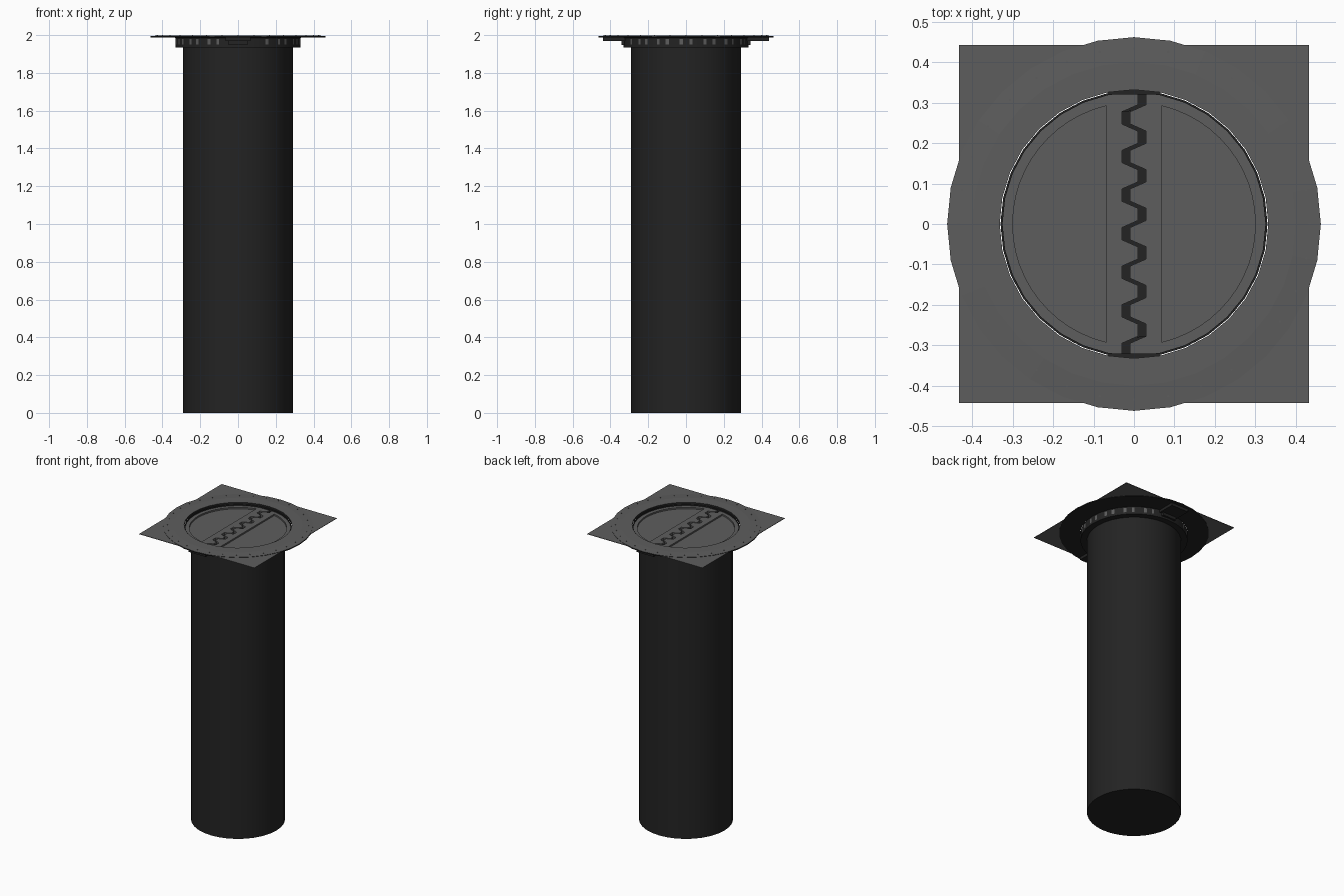
import bpy, bmesh, math

SIDES = 32
PITCH = 0.0954   # spacing of the door teeth

old = bpy.data.objects.get("Cube")
if old:
    bpy.data.objects.remove(old, do_unlink=True)


def material(name, value):
    m = bpy.data.materials.new(name)
    m.use_nodes = True
    color = (value, value, value, 1)
    m.diffuse_color = color
    m.node_tree.nodes["Principled BSDF"].inputs["Base Color"].default_value = color
    return m


grey = material("steel grey", 0.11)
dark = material("dark metal", 0.017)


def finish(name, bm, mats, smooth=False):
    bmesh.ops.recalc_face_normals(bm, faces=bm.faces)
    me = bpy.data.meshes.new(name)
    bm.to_mesh(me)
    bm.free()
    for m in mats:
        me.materials.append(m)
    ob = bpy.data.objects.new(name, me)
    bpy.context.collection.objects.link(ob)
    if smooth:
        bpy.ops.object.select_all(action="DESELECT")
        ob.select_set(True)
        bpy.context.view_layer.objects.active = ob
        bpy.ops.object.shade_smooth_by_angle(angle=math.radians(30))
    return ob


def circle(r, n=SIDES):
    return [(r * math.cos(2 * math.pi * i / n), r * math.sin(2 * math.pi * i / n)) for i in range(n)]


def lathe(name, profile, mats, closed=False, smooth=True, top_material=False):
    """Revolve (radius, height) points; a radius of zero becomes a cap centre."""
    bm = bmesh.new()
    rings = [[bm.verts.new((x, y, z)) for x, y in circle(r)] for r, z in profile]
    pairs = list(zip(rings, rings[1:])) + ([(rings[-1], rings[0])] if closed else [])
    for a, b in pairs:
        for i in range(SIDES):
            j = (i + 1) % SIDES
            bm.faces.new((a[i], a[j], b[j], b[i]))
    bmesh.ops.remove_doubles(bm, verts=bm.verts, dist=1e-5)
    bmesh.ops.recalc_face_normals(bm, faces=bm.faces)
    if top_material:
        for f in bm.faces:
            f.material_index = 0 if f.normal.z > 0.5 else 1
    return finish(name, bm, mats, smooth)


def slab(name, loops, z0, z1, mat):
    """Extrude an outline, with optional holes, between two heights."""
    bm = bmesh.new()
    edges = []
    for loop in loops:
        vs = [bm.verts.new((x, y, z0)) for x, y in loop]
        edges += [bm.edges.new((vs[i - 1], vs[i])) for i in range(len(vs))]
    bmesh.ops.triangle_fill(bm, edges=edges, use_beauty=True, use_dissolve=False)
    ext = bmesh.ops.extrude_face_region(bm, geom=bm.faces[:])
    top = [v for v in ext["geom"] if isinstance(v, bmesh.types.BMVert)]
    bmesh.ops.translate(bm, verts=top, vec=(0, 0, z1 - z0))
    return finish(name, bm, [mat])


def box(name, x, y0, y1, z0, z1, mat):
    return slab(name, [[(-x, y0), (x, y0), (x, y1), (-x, y1)]], z0, z1, mat)


# Shaft: closed floor, open top, with a thicker collar under the rim
lathe("shaft", [(0, 0), (0.29, 0), (0.29, 1.94), (0.28, 1.94), (0.28, 0.01), (0, 0.01)], [dark])
lathe("collar", [(0.28, 1.935), (0.33, 1.935), (0.33, 1.988), (0.325, 1.988),
                 (0.325, 1.945), (0.28, 1.945)], [dark], closed=True)

# Round rim, flat inside and gently sloped to its outer edge
lathe("rim", [(0.332, 1.986), (0.332, 1.999), (0.40, 1.999), (0.462, 1.995), (0.462, 1.988)],
      [grey, dark], closed=True, smooth=False, top_material=True)

# Square ground plate around the rim
slab("ground_plate", [[(-0.433, -0.443), (0.433, -0.443), (0.433, 0.443), (-0.433, 0.443)],
                      circle(0.40)], 1.990, 1.993, grey)

# Rim bolts
bm = bmesh.new()
for x, y in circle(0.434):
    geo = bmesh.ops.create_cone(bm, cap_ends=True, segments=6, radius1=0.003, radius2=0.003, depth=0.005)
    bmesh.ops.translate(bm, verts=geo["verts"], vec=(x, y, 1.9975))
finish("rim_bolts", bm, [grey])


# Sliding doors with interlocking teeth
def arc(r, x_top, x_bottom, n=24):
    a0, a1 = math.acos(x_top / r), -math.acos(x_bottom / r)
    return [(r * math.cos(a0 + (a1 - a0) * i / n), r * math.sin(a0 + (a1 - a0) * i / n)) for i in range(n + 1)]


def door_outline(r):
    teeth = []
    half = PITCH / 2
    for k in range(14):
        y = -0.31 + k * half
        x = 0.01 + (0.02 if k % 2 else -0.02)
        teeth += [(x, y - 0.015), (x, y + 0.015)]
    teeth[0] = (teeth[0][0], -math.sqrt(r * r - teeth[0][0] ** 2))
    teeth.pop()
    return teeth + arc(r, teeth[-1][0], teeth[0][0])[:-1]


outline = door_outline(0.329)
panel = arc(0.30, 0.068, 0.068)
for side, turn in (("left", 1), ("right", -1)):
    def turned(loop):
        return [(turn * x, turn * y) for x, y in loop]
    slab(side + "_door", [turned(outline)], 1.950, 1.970, grey)
    slab(side + "_door_frame", [turned(outline), turned(panel)], 1.970, 1.980, grey)

# Housings under the rim at front and back
for name, s in (("front", -1), ("back", 1)):
    box(name + "_housing", 0.065, s * 0.32, s * 0.44, 1.968, 1.987, dark)
    box(name + "_bracket", 0.05, s * 0.32, s * 0.342, 1.948, 1.968, dark)
